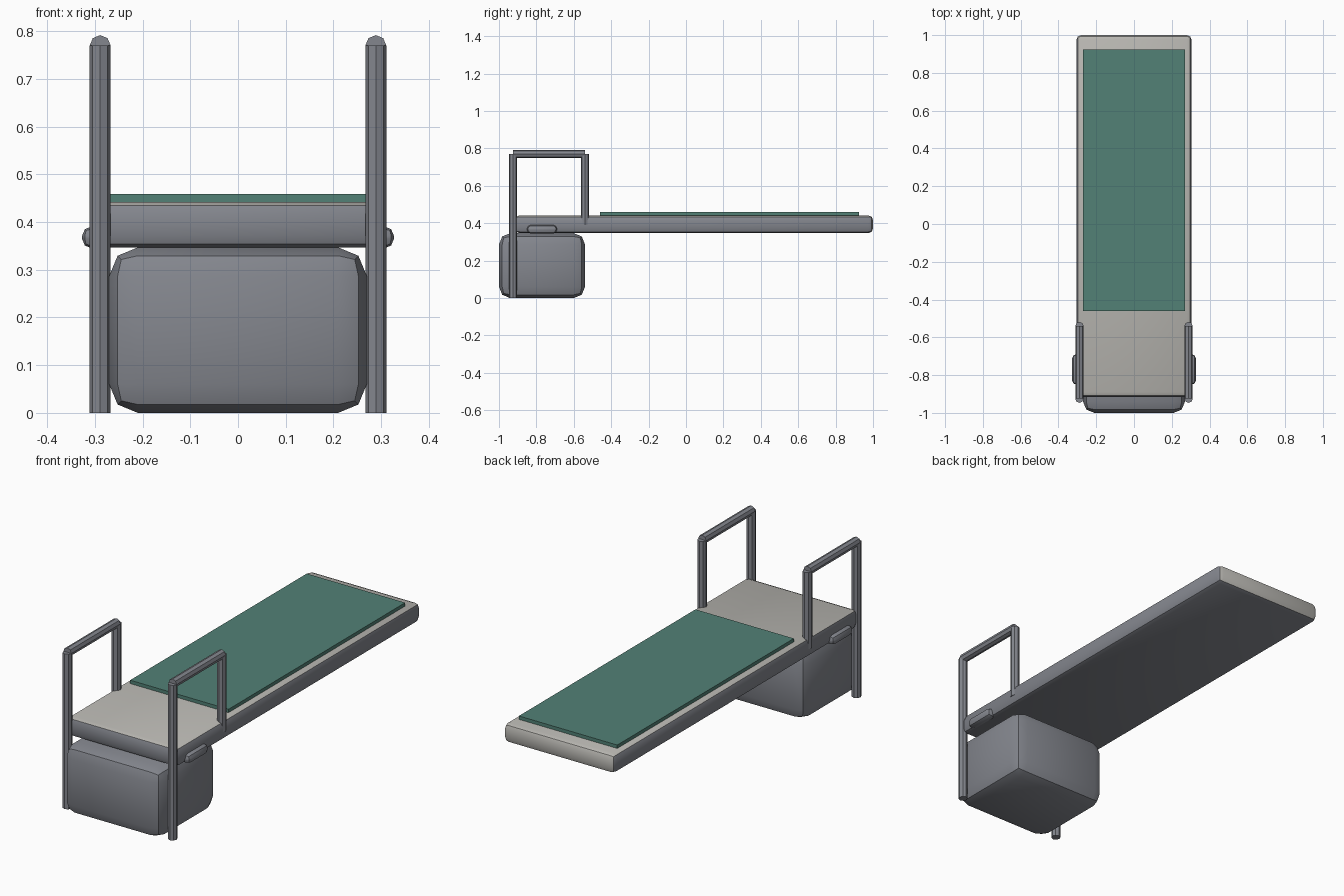
import bpy
import math

if "Cube" in bpy.data.objects:
    bpy.data.objects.remove(bpy.data.objects["Cube"], do_unlink=True)


def material(name, rgb):
    m = bpy.data.materials.new(name)
    m.use_nodes = True
    m.diffuse_color = (*rgb, 1)
    m.node_tree.nodes["Principled BSDF"].inputs["Base Color"].default_value = (*rgb, 1)
    return m


GREY = material("metal grey", (0.23, 0.24, 0.27))
LIGHT = material("pale stone", (0.49, 0.48, 0.45))
GREEN = material("mat green", (0.085, 0.22, 0.18))


def finish(ob, name, mat, smooth=True):
    ob.name = name
    ob.data.materials.append(mat)
    if smooth:
        bpy.ops.object.shade_smooth_by_angle(angle=math.radians(35))
    return ob


def box(name, low, high, mat, bevel=0.0, segments=2):
    centre = [(a + b) / 2 for a, b in zip(low, high)]
    bpy.ops.mesh.primitive_cube_add(size=1, location=centre)
    ob = bpy.context.object
    ob.scale = [b - a for a, b in zip(low, high)]
    bpy.ops.object.transform_apply(location=False, rotation=False, scale=True)
    if bevel:
        mod = ob.modifiers.new("Rounded edges", "BEVEL")
        mod.width = bevel
        mod.segments = segments
        bpy.ops.object.modifier_apply(modifier=mod.name)
    return finish(ob, name, mat, bevel > 0)


def tube(name, centre, length, along_y=False):
    bpy.ops.mesh.primitive_cylinder_add(
        vertices=8, radius=0.022, depth=length, location=centre,
        rotation=(math.pi / 2 if along_y else 0, 0, 0))
    return finish(bpy.context.object, name, GREY)


# Pedestal
box("pedestal", (-0.27, -1, 0), (0.27, -0.54, 0.347), GREY, 0.06)

# Board: pale top and far end, grey sides and underside
board = box("board", (-0.305, -0.915, 0.347), (0.305, 1, 0.442), GREY, 0.025)
board.data.materials.append(LIGHT)
for face in board.data.polygons:
    if face.normal.z > 0.6 or face.normal.y > 0.6:
        face.material_index = 1

# Non-slip mat
box("mat", (-0.27, -0.46, 0.438), (0.27, 0.925, 0.459), GREEN)

# Handrails and side knobs
FRONT, REAR, TOP = -0.925, -0.54, 0.77
for side, s in (("left", 1), ("right", -1)):
    x = 0.289 * s
    tube(side + "_front_post", (x, FRONT, TOP / 2), TOP)
    tube(side + "_rear_post", (x, REAR, (TOP + 0.39) / 2), TOP - 0.39)
    tube(side + "_handrail", (x, (FRONT + REAR) / 2, TOP), REAR - FRONT, True)
    inner, outer = 0.277 * s, 0.327 * s
    box(side + "_knob", (min(inner, outer), -0.85, 0.345),
        (max(inner, outer), -0.69, 0.391), GREY, 0.02)
